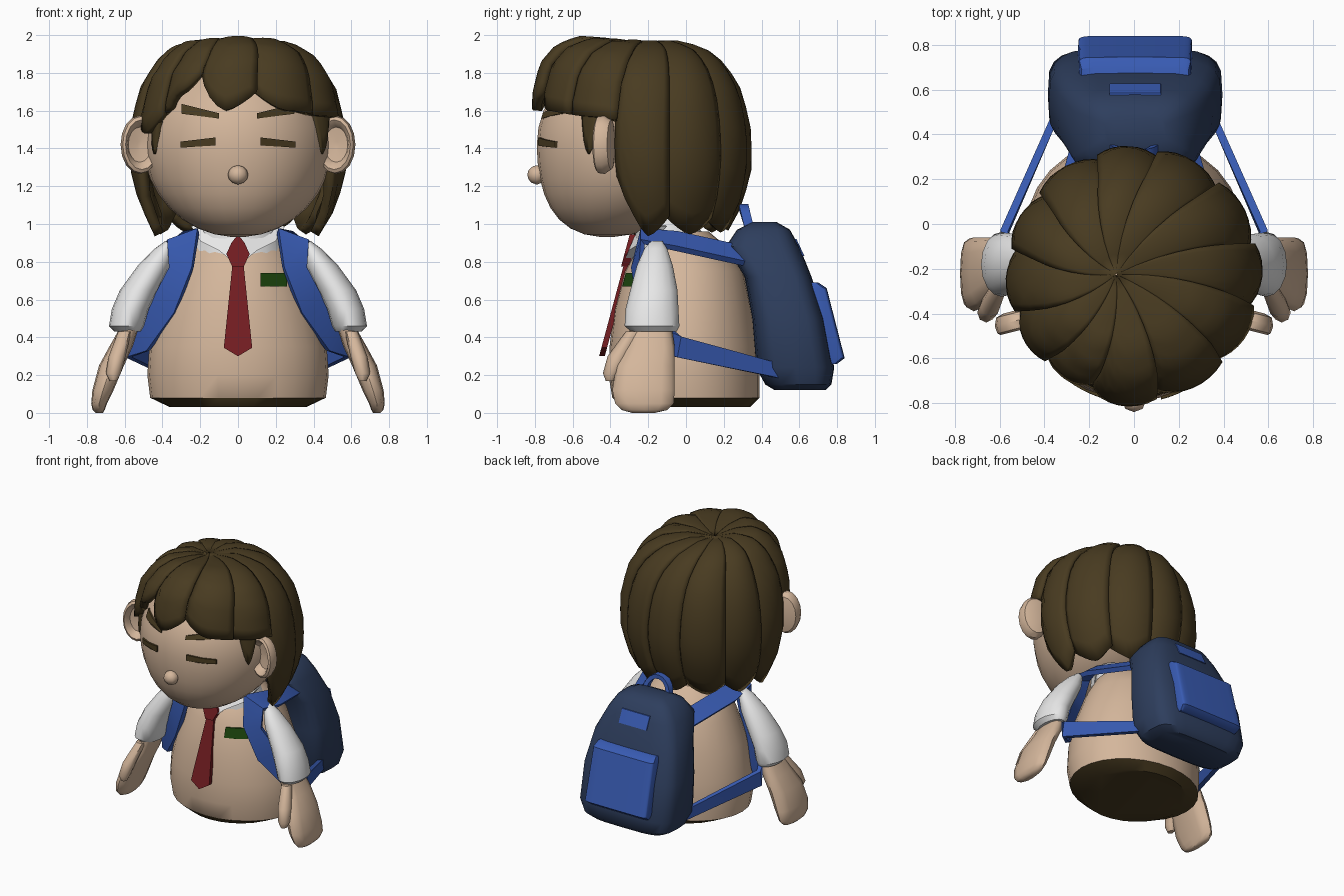
import bpy, bmesh, math
from mathutils import Vector, Matrix

if "Cube" in bpy.data.objects:
    bpy.data.objects.remove(bpy.data.objects["Cube"])


def material(name, rgb):
    m = bpy.data.materials.new(name)
    m.diffuse_color = (*rgb, 1)
    m.use_nodes = True
    m.node_tree.nodes["Principled BSDF"].inputs["Base Color"].default_value = m.diffuse_color
    return m


TAN = material("tan", (0.66, 0.47, 0.33))
BROWN = material("dark brown", (0.066, 0.044, 0.015))
WHITE = material("white", (0.80, 0.80, 0.80))
BLUE = material("strap blue", (0.040, 0.105, 0.45))
NAVY = material("navy", (0.027, 0.048, 0.110))
RED = material("tie red", (0.17, 0.012, 0.015))
GREEN = material("badge green", (0.012, 0.060, 0.004))


def make(name, verts, faces, mat, mirror=False, angle=38, recalc=True):
    me = bpy.data.meshes.new(name)
    me.from_pydata([tuple(v) for v in verts], [], faces)
    if recalc:
        bm = bmesh.new()
        bm.from_mesh(me)
        bmesh.ops.recalc_face_normals(bm, faces=bm.faces)
        bm.to_mesh(me)
        bm.free()
    me.materials.append(mat)
    me.shade_smooth()
    me.set_sharp_from_angle(angle=math.radians(angle))
    ob = bpy.data.objects.new(name, me)
    bpy.context.collection.objects.link(ob)
    if mirror:
        ob.modifiers.new("mirror", "MIRROR")
    return ob


def skin_rings(rings):
    """Faces joining equal rings of points, with end caps."""
    n = len(rings[0])
    faces = [(i * n + j, i * n + (j + 1) % n, (i + 1) * n + (j + 1) % n, (i + 1) * n + j)
             for i in range(len(rings) - 1) for j in range(n)]
    last = (len(rings) - 1) * n
    faces += [tuple(range(n)), tuple(range(last, last + n))]
    return [p for r in rings for p in r], faces


def loft(name, rows, mat, n=20, power=2, mirror=False, matrix=Matrix(), angle=38):
    """Horizontal (super)elliptic rings; row = z, cx, cy, rx, ry."""
    def sp(v):
        return math.copysign(abs(v) ** (2 / power), v) if abs(v) > 1e-6 else 0
    rings = [[matrix @ Vector((cx + rx * sp(math.cos(2 * math.pi * k / n)),
                               cy + ry * sp(math.sin(2 * math.pi * k / n)), z))
              for k in range(n)] for z, cx, cy, rx, ry in rows]
    return make(name, *skin_rings(rings), mat, mirror, angle)


def plate(name, pts, mat, depth, mirror=False):
    """Outline in the front, extruded backwards in y."""
    back = [(x, y + depth, z) for x, y, z in pts]
    return make(name, *skin_rings([pts, back]), mat, mirror, 25)


def ribbon(name, path, mat, half, mirror=False):
    """Strap: path of (centre, half-width vector)."""
    ps = [Vector(p) for p, w in path]
    rings = []
    for i, (p, w) in enumerate(path):
        t = ps[min(i + 1, len(ps) - 1)] - ps[max(i - 1, 0)]
        w = Vector(w)
        nrm = t.cross(w).normalized() * half
        rings.append([ps[i] + w + nrm, ps[i] - w + nrm, ps[i] - w - nrm, ps[i] + w - nrm])
    return make(name, *skin_rings(rings), mat, mirror, 30)


# Torso, with dark underside
torso = loft("torso", [(.03, 0, 0, .36, .34), (.08, 0, 0, .465, .39), (.2, 0, -.01, .48, .40),
                       (.35, 0, -.01, .47, .395), (.55, 0, -.015, .42, .365),
                       (.75, 0, -.01, .345, .315), (.88, 0, -.02, .27, .235),
                       (.96, 0, -.02, .19, .14)], TAN, 28)
torso.data.materials.append(BROWN)
for f in torso.data.polygons:
    if f.center.z < .075:
        f.material_index = 1

# Neck, collar, tie and badge
loft("shirt_neck", [(.84, 0, -.06, .26, .215), (.93, 0, -.08, .23, .19), (1.03, 0, -.12, .20, .14)], WHITE)
plate("collar_flap", [(0, -.335, .775), (.1, -.305, .86), (.2, -.22, .91), (.25, -.14, .99),
                      (.08, -.22, 1.0), (0, -.27, .94)], WHITE, .04, True)


def tie_y(z):
    return -.46 + .27 * (z - .3)


def tie(name, half, lift):
    pts = half + [(-x, z) for x, z in reversed(half) if x]
    plate(name, [(x, tie_y(z) - lift, z) for x, z in pts], RED, .03 + lift)


tie("tie_tail", [(0, .30), (.075, .345), (.03, .78)], 0)
tie("tie_knot", [(.03, .775), (.062, .84), (.035, .90), (0, .945)], .012)
plate("badge", [(.12, -.337, .67), (.19, -.311, .67), (.26, -.262, .67),
                (.26, -.235, .74), (.19, -.289, .74), (.12, -.319, .74)], GREEN, .02)

# Arms
loft("sleeve", [(.43, .585, -.17, .07, .12), (.46, .59, -.18, .093, .145), (.55, .57, -.18, .098, .14),
                (.65, .525, -.17, .10, .125), (.78, .445, -.165, .085, .095),
                (.87, .39, -.16, .05, .06), (.91, .365, -.155, .02, .03)], WHITE, 16, mirror=True)
loft("hand", [(.45, .575, -.185, .05, .11), (.35, .62, -.19, .062, .13), (.25, .67, -.215, .066, .155),
              (.12, .715, -.225, .056, .165), (.05, .735, -.22, .042, .155), (.015, .738, -.22, .032, .12),
              (0, .735, -.225, .02, .06)], TAN, 12, 2.5, True, angle=50)
loft("thumb", [(.43, .60, -.28, .035, .04), (.3, .64, -.36, .045, .055), (.21, .66, -.395, .04, .045),
               (.17, .66, -.40, .02, .025)], TAN, 8, mirror=True, angle=50)

# Head: ellipsoid whose lower half leans forward
HZ, HR = 1.42, (.5, .51, .49)


def head_cy(z):
    return -.28 - .14 * max(0, (HZ - z) / HR[2]) ** 2


rows = []
for i in range(17):
    a = math.pi * (.02 + .96 * i / 16)
    z = HZ - HR[2] * math.cos(a)
    rows.append((z, 0, head_cy(z), HR[0] * math.sin(a), HR[1] * math.sin(a)))
loft("head", rows, TAN, 28)


def face_strip(name, p, q, h0, h1):
    """Thin strip lying on the face from p to q (x, z)."""
    pts = []
    for sign, ks in ((1, range(6)), (-1, reversed(range(6)))):
        for k in ks:
            t = k / 5
            x = p[0] + (q[0] - p[0]) * t
            z = p[1] + (q[1] - p[1]) * t + sign * (h0 + (h1 - h0) * t)
            d = 1 - (x / HR[0]) ** 2 - ((z - HZ) / HR[2]) ** 2
            pts.append((x, head_cy(z) - HR[1] * math.sqrt(d) - .009, z))
    plate(name, pts, BROWN, .03, True)


face_strip("closed_eye", (.12, 1.437), (.305, 1.42), .021, .016)
face_strip("eyebrow", (.10, 1.572), (.30, 1.61), .014, .026)
loft("nose", [(1.26 - .05 * math.cos(a), 0, -.79, .054 * math.sin(a), .05 * math.sin(a))
              for a in [.1 + 2.94 * i / 6 for i in range(7)]], TAN, 8, angle=50)

# Ears: shallow cups facing forward
turn = Matrix.Translation((.52, -.43, 1.42)) @ Matrix.Rotation(-.25, 4, "Z") @ Matrix.Rotation(math.pi / 2, 4, "X")
loft("ear", [(z, 0, 0, .105 * r, .155 * r) for z, r in
             ((-.045, .5), (-.035, .85), (.0, 1), (.035, .97), (.045, .85), (.03, .72), (0, .6), (-.01, .1))],
     TAN, 16, mirror=True, matrix=turn)

# Hair: locks fanning out from the crown; profiles are (radius, z)
BACK = [(0, 1.95), (.15, 1.97), (.3, 1.93), (.41, 1.84), (.495, 1.7), (.54, 1.5), (.545, 1.3), (.495, 1.1), (.39, .9)]
FRONT = [(0, 1.95), (.16, 1.975), (.3, 1.985), (.42, 1.94), (.50, 1.85), (.54, 1.7), (.545, 1.5), (.53, 1.3), (.5, 1.1)]


def shell(a, t):
    i = min(int(t), 7)
    f = max(0, -math.sin(a))
    b, c = [Vector(P[i]).lerp(Vector(P[i + 1]), t - i) for P in (BACK, FRONT)]
    return b.lerp(c, f)


def lock(a0, a1, z0, zmid, z1, bulge=.03, lift=0):
    rows, cols = 14, 8
    verts = []
    for i in range(rows + 1):
        for j in range(cols + 1):
            s = 2 * j / cols - 1
            a = math.radians((a0 + a1) / 2 + s * ((a1 - a0) / 2 + 1))
            end = zmid + ((z0 if s < 0 else z1) - zmid) * abs(s) ** 1.5
            lo, hi = 2, 8
            for _ in range(20):
                mid = (lo + hi) / 2
                lo, hi = (mid, hi) if shell(a, mid).y > end else (lo, mid)
            r, z = shell(a, .02 + (lo - .02) * i / rows)
            k = min(1, r / .35)
            up = (bulge * (1 - s * s) + .015 * s + lift) * k
            ang = a + .3 * max(0, 1 - r / .55)
            rr = r + up
            verts.append((-.08 * max(0, 1 - r / .45) + rr * math.cos(ang), -.225 + rr * math.sin(ang),
                          z + up * .6 * max(0, 1 - r / .55)))
    w = cols + 1
    faces = [(i * w + j, (i + 1) * w + j, (i + 1) * w + j + 1, i * w + j + 1)
             for i in range(rows) for j in range(cols)]
    ob = make("hair_lock", verts, faces, BROWN, recalc=False)
    ob.modifiers.new("thickness", "SOLIDIFY").thickness = .05


for spec in [
    # back and sides
    (-16, 13, 1.25, .93, 1.04), (13, 46, 1.04, .94, 1.03), (46, 78, 1.03, .95, 1.04),
    (78, 106, 1.04, .96, 1.03), (106, 138, 1.03, .95, 1.04),
    (138, 167, 1.04, .94, 1.04), (167, 196, 1.04, .93, 1.25),
    # fringe
    (-80, -46, 1.70, 1.60, 1.58), (-46, -16, 1.58, 1.57, 1.55), (-113, -81, 1.80, 1.60, 1.70, .035, .012),
    (-137, -113, 1.58, 1.70, 1.80), (-164, -137, 1.55, 1.48, 1.58),
    # side locks before the ears
    (-39, -28, 1.58, 1.37, 1.58, .01, -.012), (-152, -141, 1.58, 1.37, 1.58, .01, -.012),
]:
    lock(*spec)


# Backpack: bag, pocket, label and handle; row = z, front y, back y, half width
def bag(name, rows, mat, power, n=24):
    loft(name, [(z, .005, (a + b) / 2, w, (b - a) / 2) for z, a, b, w in rows], mat, n, power)


bag("backpack", [(.12, .47, .74, .30), (.15, .42, .77, .355), (.24, .37, .785, .39), (.5, .35, .735, .385),
                 (.72, .31, .665, .345), (.88, .21, .60, .28), (.97, .27, .55, .22), (1.01, .35, .48, .14)], NAVY, 4)
bag("pocket", [(.26, .70, .80, .245), (.29, .69, .84, .255), (.66, .60, .745, .25), (.69, .60, .70, .24)], BLUE, 10)
bag("label", [(.83, .54, .627, .115), (.92, .50, .585, .115)], BLUE, 40)
ribbon("handle", [((.095 * math.cos(a), .335 - .03 * math.sin(a), .98 + .11 * math.sin(a)), (0, .025, 0))
                  for a in [math.pi * i / 10 for i in range(11)]], BLUE, .015)

# Shoulder straps
ribbon("strap", [((.22, .36, .82), (.05, 0, -.04)), ((.33, -.05, .91), (.05, 0, -.04)),
                 ((.29, -.23, .935), (.08, 0, -.03)), ((.30, -.255, .77), (.06, .02, 0)),
                 ((.39, -.2, .56), (.06, .04, .03)), ((.52, -.1, .38), (.045, .03, .05)),
                 ((.58, -.04, .35), (0, .01, .055)), ((.37, .44, .235), (0, 0, .04)),
                 ((.33, .53, .215), (0, 0, .04))], BLUE, .017, True)
